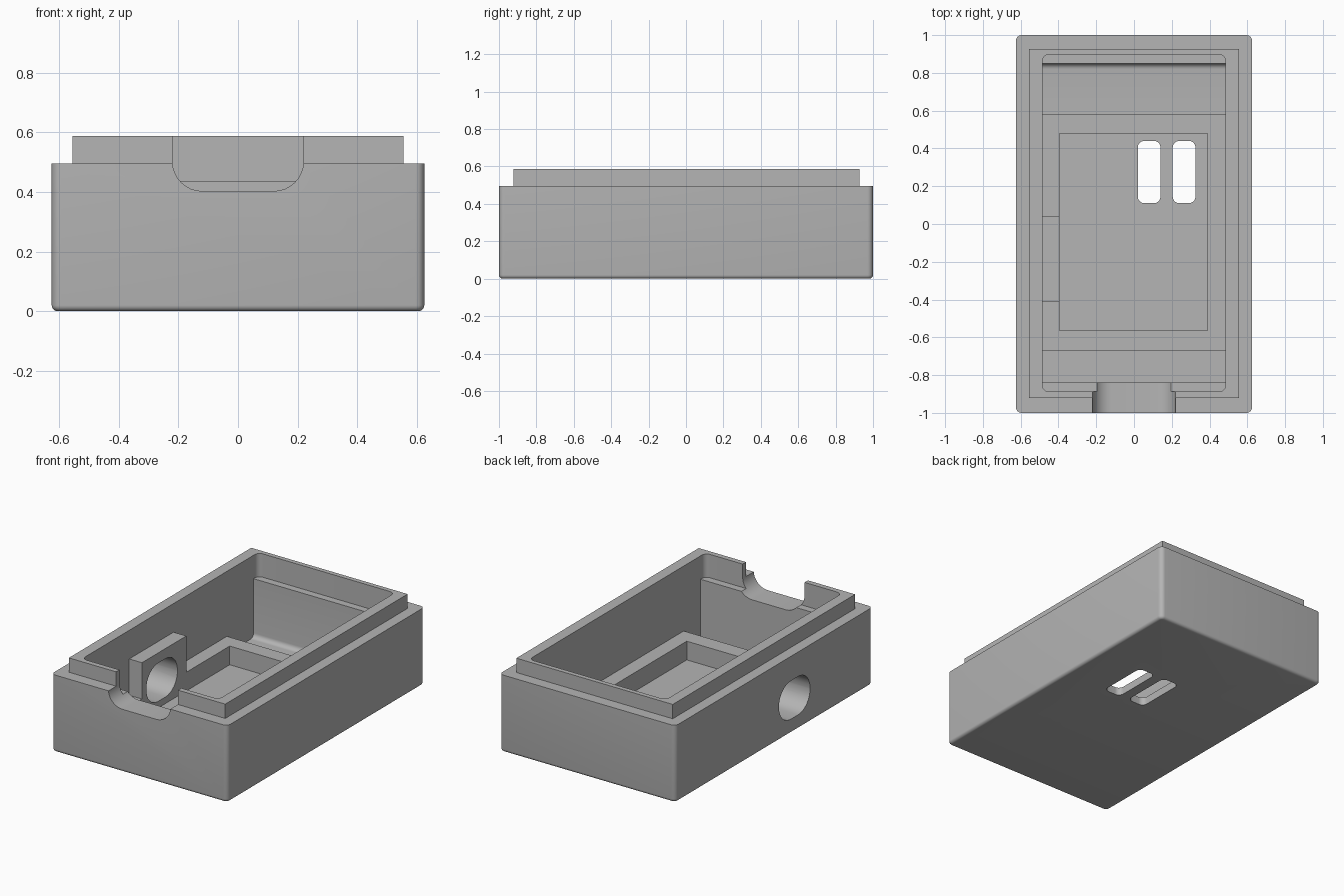
import bpy, bmesh
from math import sin, cos, pi, radians
from mathutils import Vector

cube = bpy.data.objects.get("Cube")
if cube:
    bpy.data.objects.remove(cube, do_unlink=True)


def finish(name, bm):
    bmesh.ops.recalc_face_normals(bm, faces=bm.faces)
    mesh = bpy.data.meshes.new(name)
    bm.to_mesh(mesh)
    bm.free()
    obj = bpy.data.objects.new(name, mesh)
    bpy.context.collection.objects.link(obj)
    return obj


def rounded_rect(u0, u1, v0, v1, r=0, steps=8):
    """Outline of a rectangle with rounded corners."""
    if r == 0:
        return [(u0, v0), (u1, v0), (u1, v1), (u0, v1)]
    corners = [(u1 - r, v1 - r), (u0 + r, v1 - r), (u0 + r, v0 + r), (u1 - r, v0 + r)]
    return [(cu + r * cos((k + i / steps) * pi / 2), cv + r * sin((k + i / steps) * pi / 2))
            for k, (cu, cv) in enumerate(corners) for i in range(steps + 1)]


def prism(name, outline, axis, start, end):
    """Extrude an outline along the x, y or z axis."""
    place = {"x": lambda u, v: (start, u, v),
             "y": lambda u, v: (u, start, v),
             "z": lambda u, v: (u, v, start)}[axis]
    bm = bmesh.new()
    face = bm.faces.new([bm.verts.new(place(u, v)) for u, v in outline])
    moved = bmesh.ops.extrude_face_region(bm, geom=[face])["geom"]
    step = Vector([(end - start) * (a == axis) for a in "xyz"])
    bmesh.ops.translate(bm, verts=[g for g in moved if isinstance(g, bmesh.types.BMVert)], vec=step)
    return finish(name, bm)


def combine(target, tool, operation="DIFFERENCE"):
    mod = target.modifiers.new(tool.name, "BOOLEAN")
    mod.operation = operation
    mod.solver = "EXACT"
    mod.object = tool
    bpy.context.view_layer.objects.active = target
    bpy.ops.object.modifier_apply(modifier=mod.name)
    bpy.data.objects.remove(tool, do_unlink=True)


# Outer shell with softened upright and bottom edges
bm = bmesh.new()
bmesh.ops.create_cube(bm, size=1)
bmesh.ops.scale(bm, verts=bm.verts, vec=(1.25, 2, 0.495))
bmesh.ops.translate(bm, verts=bm.verts, vec=(0, 0, 0.2475))
upright = [e for e in bm.edges if abs(e.verts[0].co.z - e.verts[1].co.z) > 0.1]
bmesh.ops.bevel(bm, geom=upright, offset=0.03, segments=6, profile=0.5, affect="EDGES")
bottom = [e for e in bm.edges if all(v.co.z < 0.001 for v in e.verts)]
bmesh.ops.bevel(bm, geom=bottom, offset=0.02, segments=5, profile=0.5, affect="EDGES")
case = finish("case_shell", bm)

# Raised lip
combine(case, prism("lip", rounded_rect(-0.555, 0.555, -0.922, 0.927), "z", 0.3, 0.587), "UNION")

# Upper cavity, then lower cavity with a well at each end
combine(case, prism("upper_cavity", rounded_rect(-0.485, 0.485, -0.888, 0.897, 0.035), "z", 0.437, 0.8))
r = 0.03
fillet = [(0.85 - r + r * sin(i * pi / 12), 0.06 + r - r * cos(i * pi / 12)) for i in range(7)]
profile = [(-0.84, 0.06), (-0.67, 0.06), (-0.67, 0.17), (0.58, 0.17), (0.58, 0.06)]
profile += fillet + [(0.85, 0.5), (-0.84, 0.5)]
combine(case, prism("lower_cavity", profile, "x", -0.485, 0.485))

# Block on the right wall, standing beside the floor pocket
combine(case, prism("wall_block", rounded_rect(-0.41, 0.04, 0.1, 0.403), "x", -0.55, -0.395), "UNION")
combine(case, prism("floor_pocket", rounded_rect(-0.395, 0.39, -0.565, 0.48), "z", 0.05, 0.3))

# Side port, floor slots and front notch
combine(case, prism("side_port", rounded_rect(-0.365, -0.05, 0.092, 0.338, 0.12), "x", -0.8, -0.3))
for x in (0.02, 0.205):
    combine(case, prism("floor_slot", rounded_rect(x, x + 0.12, 0.11, 0.44, 0.035), "z", -0.1, 0.12))
combine(case, prism("front_notch", rounded_rect(-0.22, 0.22, 0.403, 0.9, 0.1), "y", -1.2, -0.8))

# Grey plastic
grey = bpy.data.materials.new("grey_plastic")
grey.use_nodes = True
colour = (0.46, 0.46, 0.46, 1)
grey.diffuse_color = colour
grey.node_tree.nodes["Principled BSDF"].inputs["Base Color"].default_value = colour
case.data.materials.clear()
case.data.materials.append(grey)
for p in case.data.polygons:
    p.material_index = 0

bpy.ops.object.select_all(action="DESELECT")
case.select_set(True)
bpy.context.view_layer.objects.active = case
bpy.ops.object.shade_smooth_by_angle(angle=radians(30))
